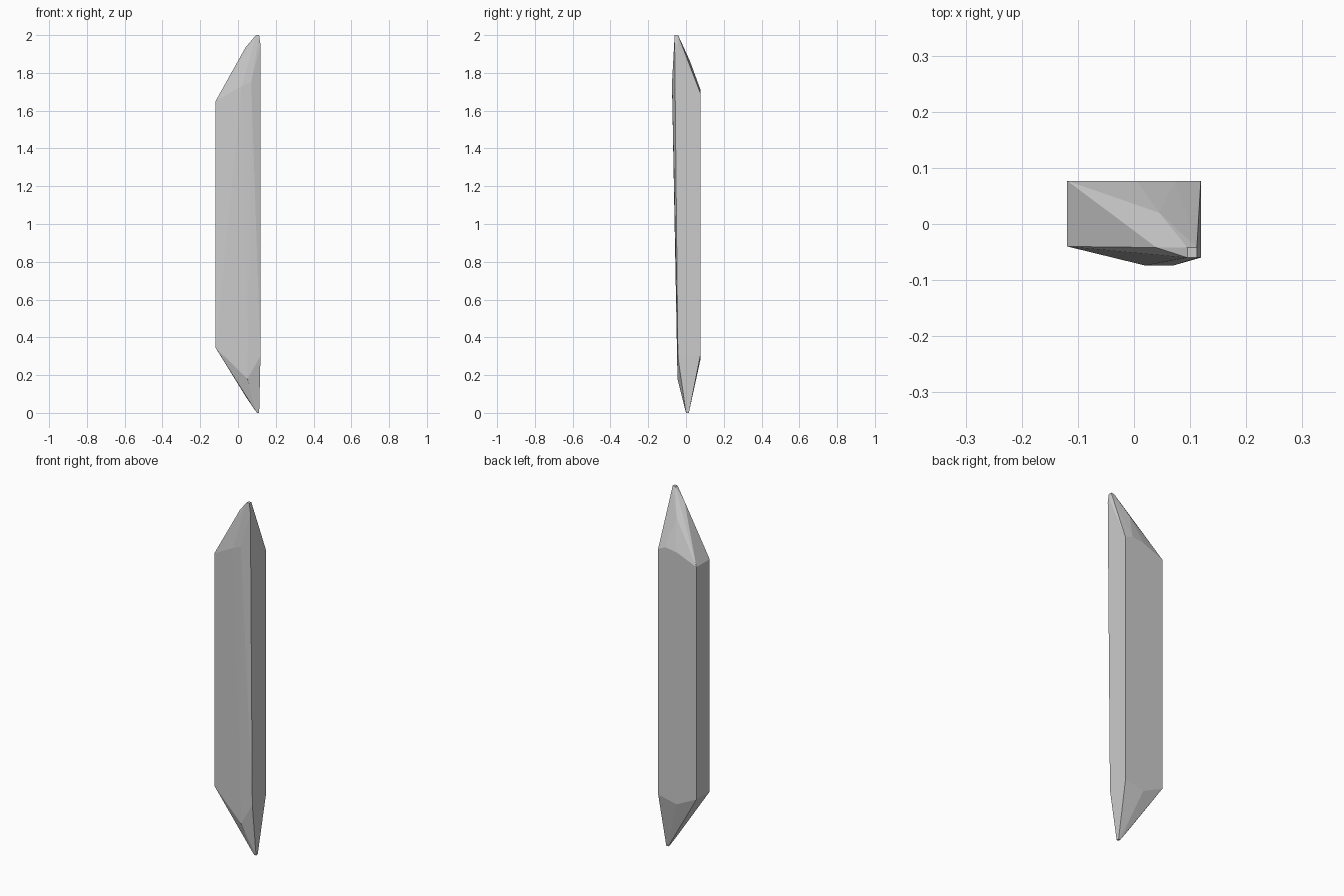
import bpy
import bmesh

if "Cube" in bpy.data.objects:
    bpy.data.objects.remove(bpy.data.objects["Cube"])

L, R, BACK = -0.119, 0.119, 0.077

# Long side edges of the shard
body = [
    (L, BACK, 1.65), (L, -0.04, 1.65), (L, BACK, 0.345), (L, -0.04, 0.345),
    (R, BACK, 1.69), (R, BACK, 0.31), (R, -0.06, 1.95), (R, -0.043, 0.30),
    (R, -0.042, 1.95),
]
# Shallow ridge on the front face
ridge = [(0.02, -0.074, 1.73), (0.07, -0.074, 1.75), (0.05, -0.045, 0.18)]
# Slanted upper tip
top = [
    (0.095, -0.06, 2.0), (0.112, -0.06, 2.0), (0.095, -0.042, 2.0), (0.112, -0.042, 2.0),
    (0.04, -0.042, 1.935), (0.045, 0.02, 1.865),
    (0.005, BACK, 1.70), (0.074, BACK, 1.71),
]
# Slanted lower tip
bottom = [
    (0.10, 0.0, 0.0), (0.112, 0.0, 0.0), (0.10, 0.015, 0.0), (0.112, 0.015, 0.0),
    (0.045, 0.0, 0.08), (0.045, 0.02, 0.08), (0.005, BACK, 0.285),
]

# Faceted crystal shard wrapped around the corner points
bm = bmesh.new()
for p in body + ridge + top + bottom:
    bm.verts.new(p)
hull = bmesh.ops.convex_hull(bm, input=bm.verts[:])
loose = [v for v in bm.verts if not v.link_faces]
bmesh.ops.delete(bm, geom=loose, context='VERTS')
bmesh.ops.dissolve_limit(bm, angle_limit=0.01, verts=bm.verts[:], edges=bm.edges[:])
bmesh.ops.recalc_face_normals(bm, faces=bm.faces[:])

mesh = bpy.data.meshes.new("crystal_shard")
bm.to_mesh(mesh)
bm.free()
shard = bpy.data.objects.new("crystal_shard", mesh)
bpy.context.collection.objects.link(shard)
